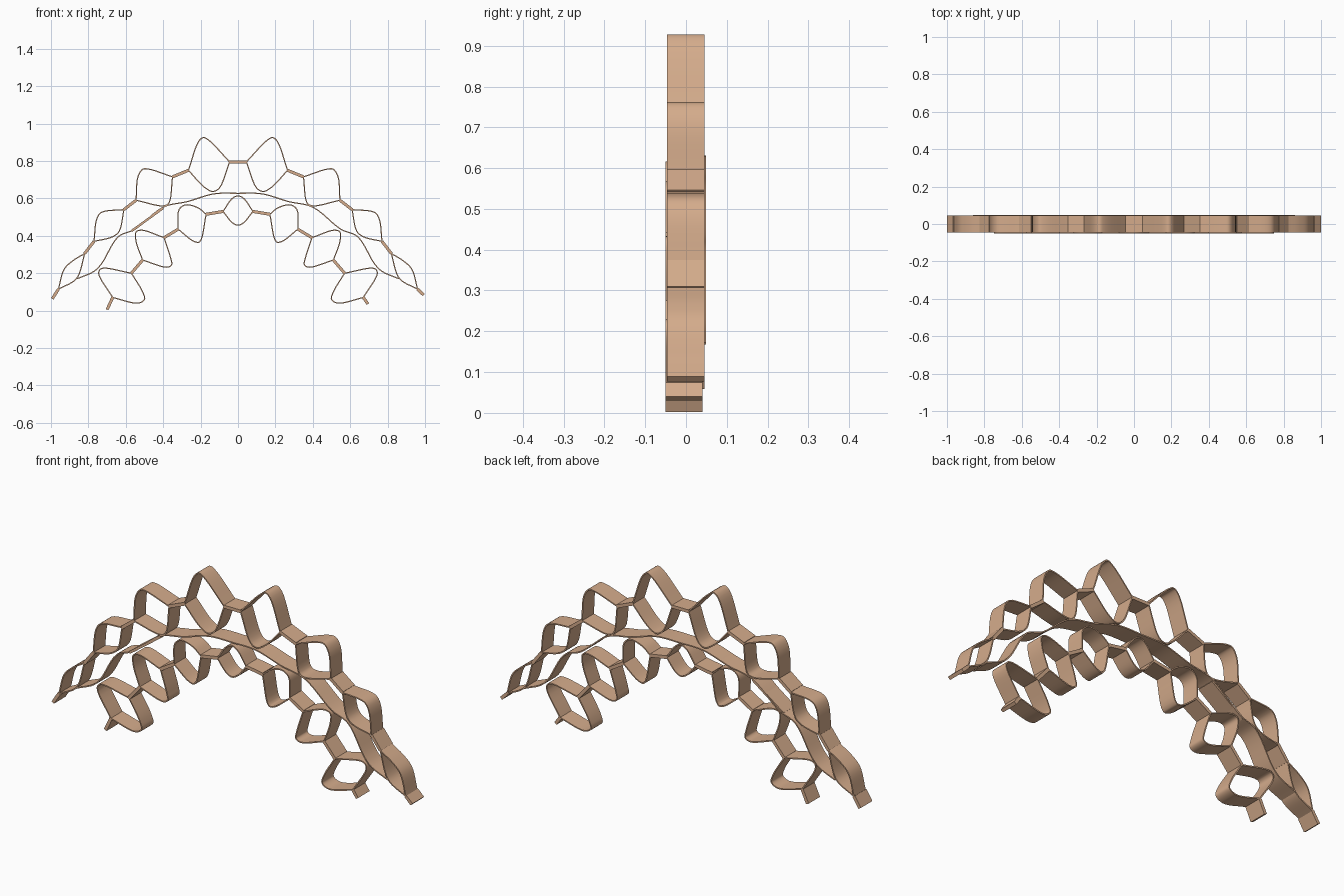
import bpy, bmesh
from mathutils import Vector

if "Cube" in bpy.data.objects:
    bpy.data.objects.remove(bpy.data.objects["Cube"])

mat = bpy.data.materials.new("tan wood")
mat.diffuse_color = (0.66, 0.41, 0.26, 1)
mat.use_nodes = True
mat.node_tree.nodes["Principled BSDF"].inputs["Base Color"].default_value = mat.diffuse_color


def smooth(pts, n=6):
    """Centripetal Catmull-Rom curve through the points."""
    p = [Vector(q) for q in pts]
    p = [p[0] * 2 - p[1]] + p + [p[-1] * 2 - p[-2]]
    out = [p[1]]
    for i in range(len(p) - 3):
        a, b, c, d = p[i:i + 4]
        t0 = 0
        t1 = t0 + (b - a).length ** 0.5
        t2 = t1 + (c - b).length ** 0.5
        t3 = t2 + (d - c).length ** 0.5
        for k in range(1, n + 1):
            t = t1 + (t2 - t1) * k / n
            a1 = a.lerp(b, (t - t0) / (t1 - t0))
            a2 = b.lerp(c, (t - t1) / (t2 - t1))
            a3 = c.lerp(d, (t - t2) / (t3 - t2))
            b1 = a1.lerp(a2, (t - t0) / (t2 - t0))
            b2 = a2.lerp(a3, (t - t1) / (t3 - t1))
            out.append(b1.lerp(b2, (t - t1) / (t2 - t1)))
    return out


def ribbon(bm, path, thick, y0, y1):
    """Sweep a thin rectangle, running from y0 to y1, along an x-z path."""
    rings = []
    for i, p in enumerate(path):
        d = (path[min(i + 1, len(path) - 1)] - path[max(i - 1, 0)]).normalized()
        o = Vector((-d.y, d.x)) * thick / 2
        rings.append([bm.verts.new((q.x, y, q.y)) for q, y in
                      ((p + o, y0), (p + o, y1), (p - o, y1), (p - o, y0))])
    for r, s in zip(rings, rings[1:]):
        for k in range(4):
            bm.faces.new((r[k], r[(k + 1) % 4], s[(k + 1) % 4], s[k]))
    bm.faces.new(rings[0])
    bm.faces.new(rings[-1][::-1])


def make(name, paths, thick, y0, y1):
    bm = bmesh.new()
    for p in paths:
        ribbon(bm, p, thick, y0, y1)
    bmesh.ops.recalc_face_normals(bm, faces=bm.faces)
    me = bpy.data.meshes.new(name)
    bm.to_mesh(me)
    bm.free()
    me.materials.append(mat)
    ob = bpy.data.objects.new(name, me)
    bpy.context.collection.objects.link(ob)
    bpy.context.view_layer.objects.active = ob
    ob.select_set(True)
    bpy.ops.object.shade_smooth_by_angle(angle=0.6)
    ob.select_set(False)


def flip(pts):
    return [(-x, z) for x, z in pts]


def chain(name, cells, centre_cell, centre_link, ends, y0, y1):
    """Cells are (start, outer points, inner points, end), left half only."""
    strips, links = [], []
    for i, (a, outer, inner, b) in enumerate(cells):
        for mid in (outer, inner):
            s = [a] + mid + [b]
            strips += [s, flip(s)]
        if i + 1 < len(cells):
            s = [b, cells[i + 1][0]]
            links += [s, flip(s)]
    if centre_cell:
        a, outer, inner, b = centre_cell
        strips += [[a] + outer + [b], [a] + inner + [b]]
    make(name + "_strips", [smooth(s) for s in strips], 0.006, y0, y1)
    make(name + "_links", [[Vector(q) for q in s]
                           for s in links + centre_link + ends], 0.016, y0, y1)


# outer chain of rounded cells
upper = [
    ((-.96, .115), [(-.93, .22), (-.885, .265)], [(-.875, .16), (-.85, .195)], (-.82, .305)),
    ((-.77, .37), [(-.755, .49), (-.73, .525)], [(-.67, .395), (-.635, .425)], (-.61, .54)),
    ((-.545, .59), [(-.535, .715), (-.51, .755), (-.48, .757)], [(-.4, .56), (-.37, .575)], (-.35, .715)),
    ((-.265, .75), [(-.21, .905), (-.185, .925), (-.155, .91)],
     [(-.18, .66), (-.135, .637), (-.10, .655)], (-.045, .795)),
]
chain("outer_chain", upper, None, [[(-.045, .795), (.045, .795)]],
      [[(-.993, .063), (-.96, .115)], [(.96, .115), (.993, .083)]], -.046, .045)

# inner chain of rounded cells
lower = [
    ((-.67, .07), [(-.745, .2), (-.73, .225)], [(-.535, .04), (-.50, .06), (-.51, .1)], (-.57, .2)),
    ((-.51, .27), [(-.545, .37), (-.545, .42), (-.515, .43)],
     [(-.38, .232), (-.355, .245), (-.36, .28)], (-.395, .39)),
    ((-.32, .435), [(-.315, .54), (-.28, .565), (-.215, .55)], [(-.235, .37), (-.205, .368)], (-.17, .515)),
]
centre = ((-.08, .53), [(-.03, .6), (0, .613), (.03, .6)],
          [(-.03, .47), (0, .457), (.03, .47)], (.08, .53))
chain("inner_chain", lower, centre,
      [[(-.17, .515), (-.08, .53)], [(.08, .53), (.17, .515)]],
      [[(-.7, .005), (-.67, .07)], [(.67, .07), (.695, .035)]], -.05, .04)

# long band between the chains
half = [(-.86, .17), (-.77, .21), (-.73, .25), (-.64, .395), (-.55, .435),
        (-.40, .553), (-.27, .583), (-.13, .624)]
make("middle_band", [smooth(half + [(0, .627)] + flip(half)[::-1])], 0.006, -.045, .049)
# doubled piece of the band on the left
make("band_splice", [[Vector((-.57, .425)), Vector((-.40, .548))]], 0.012, -.045, .046)
